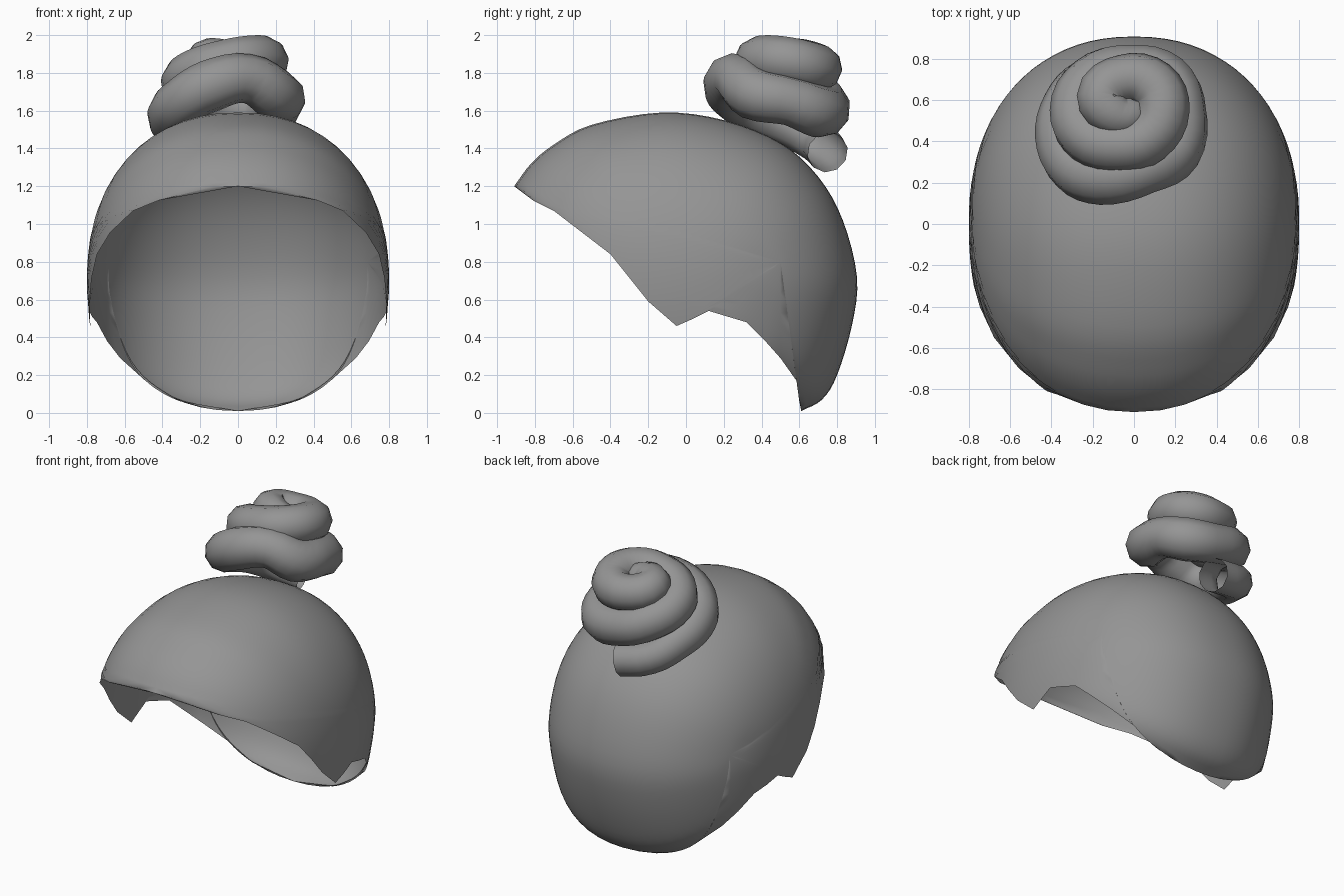
import bpy, math
from mathutils import Vector

if "Cube" in bpy.data.objects:
    bpy.data.objects.remove(bpy.data.objects["Cube"])

hair = bpy.data.materials.new("hair_grey")
hair.diffuse_color = (0.3, 0.3, 0.3, 1)
hair.use_nodes = True
hair.node_tree.nodes["Principled BSDF"].inputs["Base Color"].default_value = hair.diffuse_color


def catmull(pts, n):
    """Smooth an open list of 2D points."""
    p = [Vector(q) for q in pts]
    p = [2 * p[0] - p[1]] + p + [2 * p[-1] - p[-2]]
    out = []
    for i in range(1, len(p) - 2):
        a, b, c, d = p[i - 1:i + 3]
        for k in range(n):
            t = k / n
            out.append(0.5 * (2 * b + (c - a) * t + (2 * a - 5 * b + 4 * c - d) * t * t
                              + (3 * b - a - 3 * c + d) * t ** 3))
    return out + [p[-2]]


# Cap profile over the head (y, z), brow to nape, and the hairline back to the brow
crown = catmull([(-.91, 1.2), (-.82, 1.32), (-.7, 1.42), (-.5, 1.525), (-.13, 1.59), (.2, 1.55),
                 (.5, 1.43), (.7, 1.25), (.83, 1.02), (.905, .72), (.88, .47), (.8, .2),
                 (.72, .07), (.61, .01)], 4)
hairline = [Vector(q) for q in [(.61, .01), (.60, .06), (.585, .17), (.5, .29), (.42, .38),
            (.32, .48), (.22, .51), (.12, .54), (.03, .495), (-.05, .46), (-.2, .59), (-.3, .715),
            (-.4, .84), (-.55, .955), (-.7, 1.07), (-.81, 1.125), (-.91, 1.2)]]
border = crown + hairline[1:-1]

# Head radius by angle round the ear axis
EAR = Vector((0, .7))


def angle(v):
    return math.atan2(v.x, v.y) % math.tau


table = sorted((angle(p - EAR), (p - EAR).length) for p in crown)
table = [(table[-1][0] - math.tau, table[-1][1])] + table + [(table[0][0] + math.tau, table[0][1])]


def half_width(p):
    v = p - EAR
    a = angle(v)
    for (a0, r0), (a1, r1) in zip(table, table[1:]):
        if a0 <= a <= a1:
            r = r0 + (r1 - r0) * (a - a0) / max(a1 - a0, 1e-9)
            break
    f = min(v.length / r, 1)
    return 0.8 * max(1 - f ** 2.2, 0) ** (1 / 2.2)


# One side of the cap as rings spreading from behind the ear, then mirrored
hub, rings, n = Vector((.5, .8)), 14, len(border)
verts = [(half_width(hub), hub.x, hub.y)]
for k in range(1, rings + 1):
    t = math.sin(k / rings * math.pi / 2)
    for i, b in enumerate(border):
        p = hub.lerp(b, t)
        x = 0 if k == rings and i < len(crown) else half_width(p)
        verts.append((x, p.x, p.y))
faces = [(0, 1 + i, 1 + (i + 1) % n) for i in range(n)]
for k in range(rings - 1):
    for i in range(n):
        a, b, j = 1 + k * n, 1 + (k + 1) * n, (i + 1) % n
        faces.append((a + i, b + i, b + j, a + j))
# outward winding
mesh = bpy.data.meshes.new("hair_cap")
mesh.from_pydata(verts, [], faces)
if mesh.polygons[0].normal.x < 0:
    mesh.flip_normals()
cap = bpy.data.objects.new("hair_cap", mesh)
bpy.context.collection.objects.link(cap)
mod = cap.modifiers.new("mirror", 'MIRROR')
mod.merge_threshold = 0.002

# Coiled bun: one rope (x, y, z, thickness) winding from the top out and down to a loose end
rope = [(.0, .59, 1.78, .05), (.0, .53, 1.85, .09), (-.09, .53, 1.87, .11), (-.16, .61, 1.86, .12),
        (-.05, .70, 1.83, .12), (.09, .67, 1.83, .13), (.14, .55, 1.86, .13), (.07, .42, 1.87, .13),
        (-.06, .38, 1.85, .13), (-.22, .42, 1.80, .13), (-.28, .54, 1.74, .13), (-.2, .69, 1.67, .13),
        (-.02, .74, 1.61, .13), (.15, .69, 1.60, .14), (.22, .55, 1.65, .13), (.19, .36, 1.69, .14),
        (.05, .27, 1.77, .13), (-.15, .23, 1.73, .14), (-.29, .28, 1.65, .13), (-.35, .42, 1.58, .13),
        (-.32, .58, 1.51, .12), (-.22, .70, 1.43, .11), (-.02, .75, 1.38, .11)]
curve = bpy.data.curves.new("hair_bun", 'CURVE')
curve.dimensions = '3D'
curve.bevel_depth = 1
curve.bevel_resolution = 3
curve.resolution_u = 4
spline = curve.splines.new('BEZIER')
spline.bezier_points.add(len(rope) - 1)
for bp, (x, y, z, r) in zip(spline.bezier_points, rope):
    bp.co, bp.radius = (x, y, z), r
    bp.handle_left_type = bp.handle_right_type = 'AUTO'
bun = bpy.data.objects.new("hair_bun", curve)
bpy.context.collection.objects.link(bun)
bpy.context.view_layer.objects.active = bun
bun.select_set(True)
bpy.ops.object.convert(target='MESH')
bun = bpy.context.view_layer.objects.active

for ob in (cap, bun):
    ob.data.materials.clear()
    ob.data.materials.append(hair)
    bpy.ops.object.select_all(action='DESELECT')
    ob.select_set(True)
    bpy.context.view_layer.objects.active = ob
    bpy.ops.object.shade_smooth_by_angle(angle=math.radians(60))
